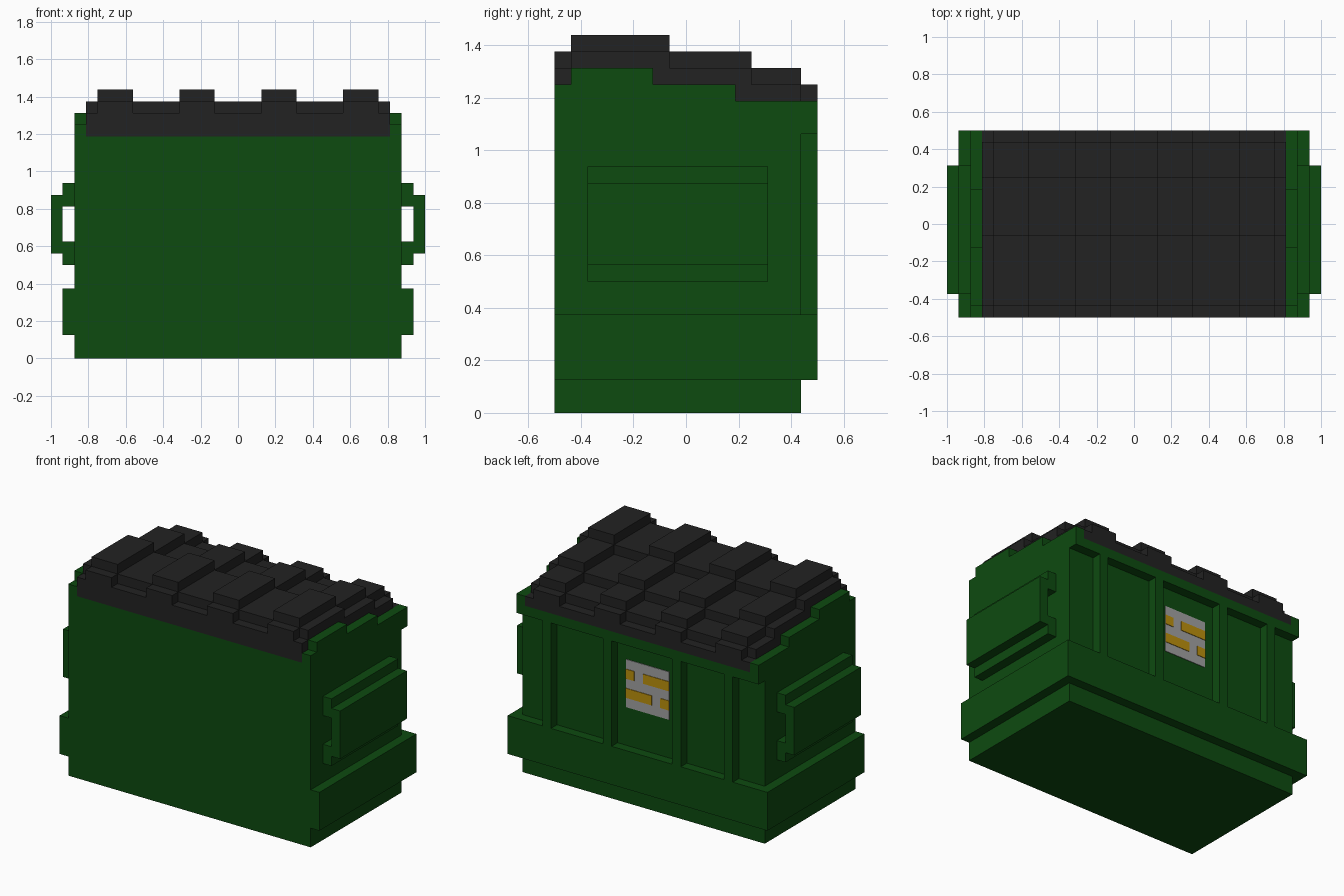
import bpy
import bmesh

cube = bpy.data.objects.get("Cube")
if cube:
    bpy.data.objects.remove(cube, do_unlink=True)

U = 1 / 16  # all sizes below are counted in sixteenths


def material(name, rgb):
    m = bpy.data.materials.new(name)
    m.use_nodes = True
    m.diffuse_color = (*rgb, 1)
    bsdf = next(n for n in m.node_tree.nodes if n.type == 'BSDF_PRINCIPLED')
    bsdf.inputs["Base Color"].default_value = (*rgb, 1)
    bsdf.inputs["Roughness"].default_value = 0.8
    return m


GREEN = material("dark green", (0.004, 0.069, 0.005))
BLACK = material("charcoal", (0.016, 0.016, 0.016))
GREY = material("label grey", (0.36, 0.36, 0.36))
GOLD = material("label gold", (0.5, 0.28, 0.004))


def extrude(name, profile, x0, x1, mat):
    """Extrude a (y, z) outline along x from x0 to x1."""
    bm = bmesh.new()
    face = bm.faces.new([bm.verts.new((x0 * U, y * U, z * U)) for y, z in profile])
    new = bmesh.ops.extrude_face_region(bm, geom=[face])["geom"]
    moved = [v for v in new if isinstance(v, bmesh.types.BMVert)]
    bmesh.ops.translate(bm, verts=moved, vec=((x1 - x0) * U, 0, 0))
    bmesh.ops.recalc_face_normals(bm, faces=bm.faces)
    mesh = bpy.data.meshes.new(name)
    bm.to_mesh(mesh)
    bm.free()
    mesh.materials.append(mat)
    obj = bpy.data.objects.new(name, mesh)
    bpy.context.collection.objects.link(obj)
    return obj


def box(name, x, y, z, mat):
    outline = [(y[0], z[0]), (y[1], z[0]), (y[1], z[1]), (y[0], z[1])]
    return extrude(name, outline, x[0], x[1], mat)


# Container body
box("foot", (-14, 14), (-8, 7), (0, 2), GREEN)
box("base_band", (-15, 15), (-8, 8), (2, 6), GREEN)
box("body", (-13, 13), (-8, 7), (6, 18), GREEN)
box("front_wall_top", (-13, 13), (-8, -7), (18, 19), GREEN)
box("back_rim", (-13, 13), (7, 8), (17, 18), GREEN)

# Stepped side walls and carrying handles
wall = [(-8, 6), (7, 6), (7, 17), (8, 17), (8, 19), (3, 19), (3, 20),
        (-2, 20), (-2, 21), (-7, 21), (-7, 20), (-8, 20)]
for side, s in (("left", 1), ("right", -1)):
    extrude(side + "_wall", wall, 13 * s, 14 * s, GREEN)
    box(side + "_handle_upper_bar", (14 * s, 15 * s), (-6, 5), (13, 15), GREEN)
    box(side + "_handle_lower_bar", (14 * s, 15 * s), (-6, 5), (8, 10), GREEN)
    box(side + "_handle_plate", (15 * s, 16 * s), (-6, 5), (9, 14), GREEN)

# Upright ribs on the back
for i, x in enumerate((-11, -5, 3, 10)):
    box(f"back_rib_{i + 1}", (x, x + 1), (7, 8), (6, 17), GREEN)

# Stepped lid with four raised ridges
steps = [(8, 19), (7, 19), (7, 20), (4, 20), (4, 21), (-1, 21),
         (-1, 22), (-7, 22), (-7, 21), (-8, 21)]
extrude("lid", [(-8, 19), (-7, 19), (-7, 18), (8, 18)] + steps, -13, 13, BLACK)
ridge = [(-8, 21), (-7, 21), (-7, 18.5), (7, 18.5), (7, 19), (8, 19)]
ridge += [(y, z + 1) for y, z in steps]
for i, x in enumerate((-12, -5, 2, 9)):
    extrude(f"lid_ridge_{i + 1}", ridge, x, x + 3, BLACK)

# Label on the back, with gold bars on a grey plate
box("label_plate", (-3, 2), (7, 7.06), (10, 15), GREY)
for i, (x0, x1, z) in enumerate(((1, 2, 13), (-3, 0, 13), (-1, 2, 11), (-3, -2, 11))):
    box(f"label_bar_{i + 1}", (x0, x1), (7.06, 7.12), (z, z + 1), GOLD)
